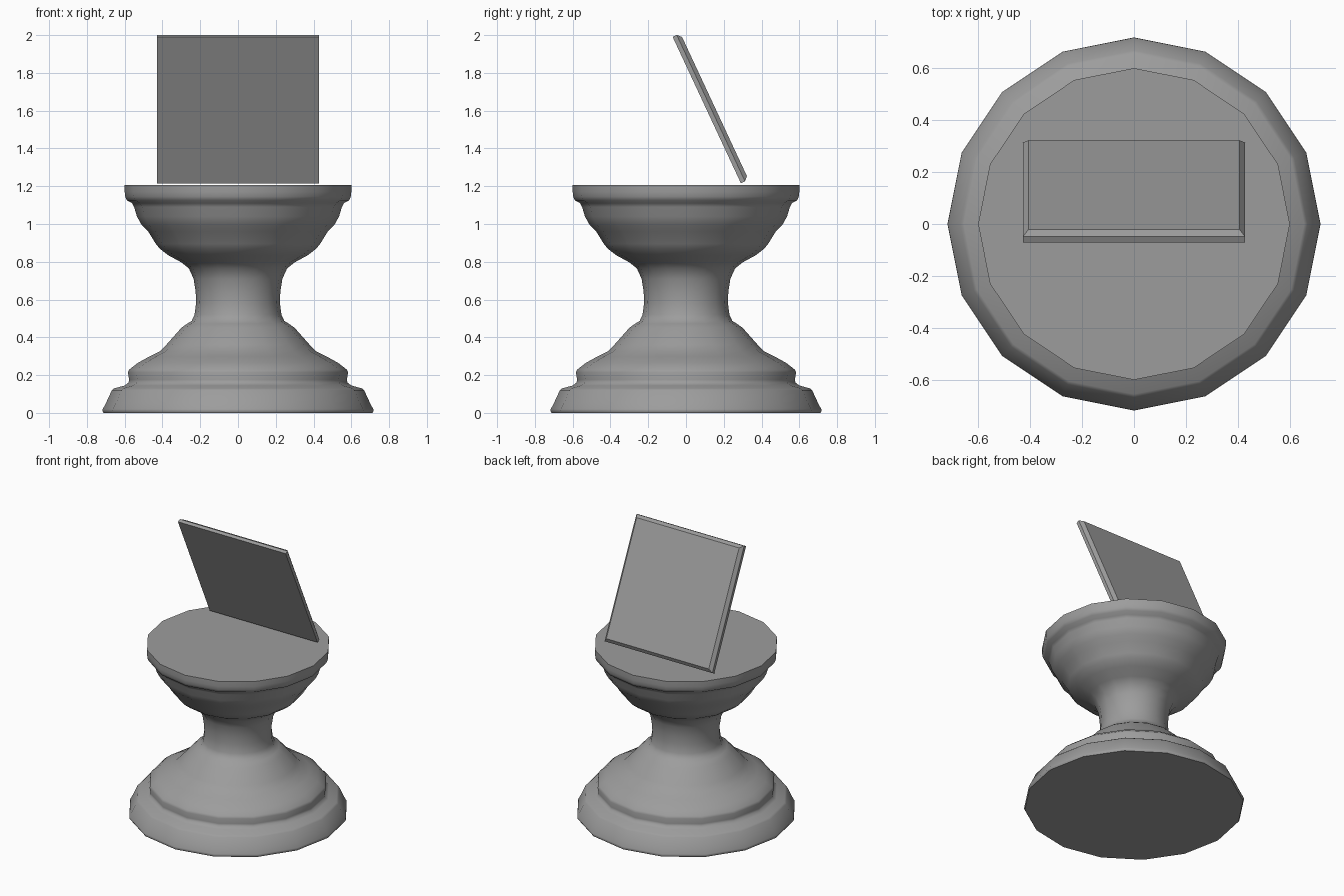
import bpy, bmesh, math
from mathutils import Matrix, Vector

if "Cube" in bpy.data.objects:
    bpy.data.objects.remove(bpy.data.objects["Cube"])

SIDES = 16

# One mid grey for everything
grey = bpy.data.materials.new("mid_grey")
grey.use_nodes = True
colour = (0.335, 0.335, 0.335, 1)
grey.diffuse_color = colour
grey.node_tree.nodes["Principled BSDF"].inputs["Base Color"].default_value = colour


def make_object(name, bm):
    bmesh.ops.recalc_face_normals(bm, faces=bm.faces)
    mesh = bpy.data.meshes.new(name)
    bm.to_mesh(mesh)
    bm.free()
    mesh.materials.append(grey)
    obj = bpy.data.objects.new(name, mesh)
    bpy.context.collection.objects.link(obj)
    return obj


def lathe(name, profile):
    """Turn a (radius, height) profile and cap both ends."""
    bm = bmesh.new()
    rings = []
    for r, z in profile:
        rings.append([bm.verts.new((r * math.cos(a), r * math.sin(a), z))
                      for a in (math.tau * i / SIDES for i in range(SIDES))])
    for low, high in zip(rings, rings[1:]):
        for i in range(SIDES):
            j = (i + 1) % SIDES
            bm.faces.new((low[i], low[j], high[j], high[i]))
    bm.faces.new(rings[0])
    bm.faces.new(rings[-1])
    return make_object(name, bm)


# Turned pedestal: foot, stepped base, waist, bowl and rim
pedestal = lathe("pedestal", [
    (.712, 0), (.718, .01), (.716, .02), (.70, .05), (.668, .12), (.655, .13),
    (.60, .145), (.58, .16), (.576, .175), (.583, .215), (.575, .23),
    (.53, .265), (.47, .298), (.415, .325), (.38, .36), (.30, .45),
    (.27, .472), (.245, .487), (.23, .52), (.222, .58), (.224, .64),
    (.235, .71), (.26, .765), (.30, .797), (.37, .835), (.415, .87),
    (.435, .895), (.475, .96), (.51, .995), (.535, 1.04), (.55, 1.09),
    (.56, 1.11), (.588, 1.125), (.597, 1.145), (.60, 1.17), (.60, 1.206)])
bpy.context.view_layer.objects.active = pedestal
pedestal.select_set(True)
bpy.ops.object.shade_smooth_by_angle(angle=math.radians(50))

# Leaning square panel: flat front, chamfered back rim
WIDTH, EDGE, CHAMFER = 0.855, 0.024, 0.021
bm = bmesh.new()
layers = []
for depth, inset in ((0, 0), (EDGE, 0), (EDGE + CHAMFER, CHAMFER)):
    h = WIDTH / 2 - inset
    layers.append([bm.verts.new((x * h, depth, z * h))
                   for x, z in ((-1, -1), (1, -1), (1, 1), (-1, 1))])
for a, b in zip(layers, layers[1:]):
    for i in range(4):
        j = (i + 1) % 4
        bm.faces.new((a[i], a[j], b[j], b[i]))
bm.faces.new(layers[0])
bm.faces.new(layers[-1])
lean = Matrix.Rotation(math.radians(25), 4, "X")
bm.transform(Matrix.Translation(Vector((0, .11, 1.603))) @ lean)
make_object("panel", bm)
